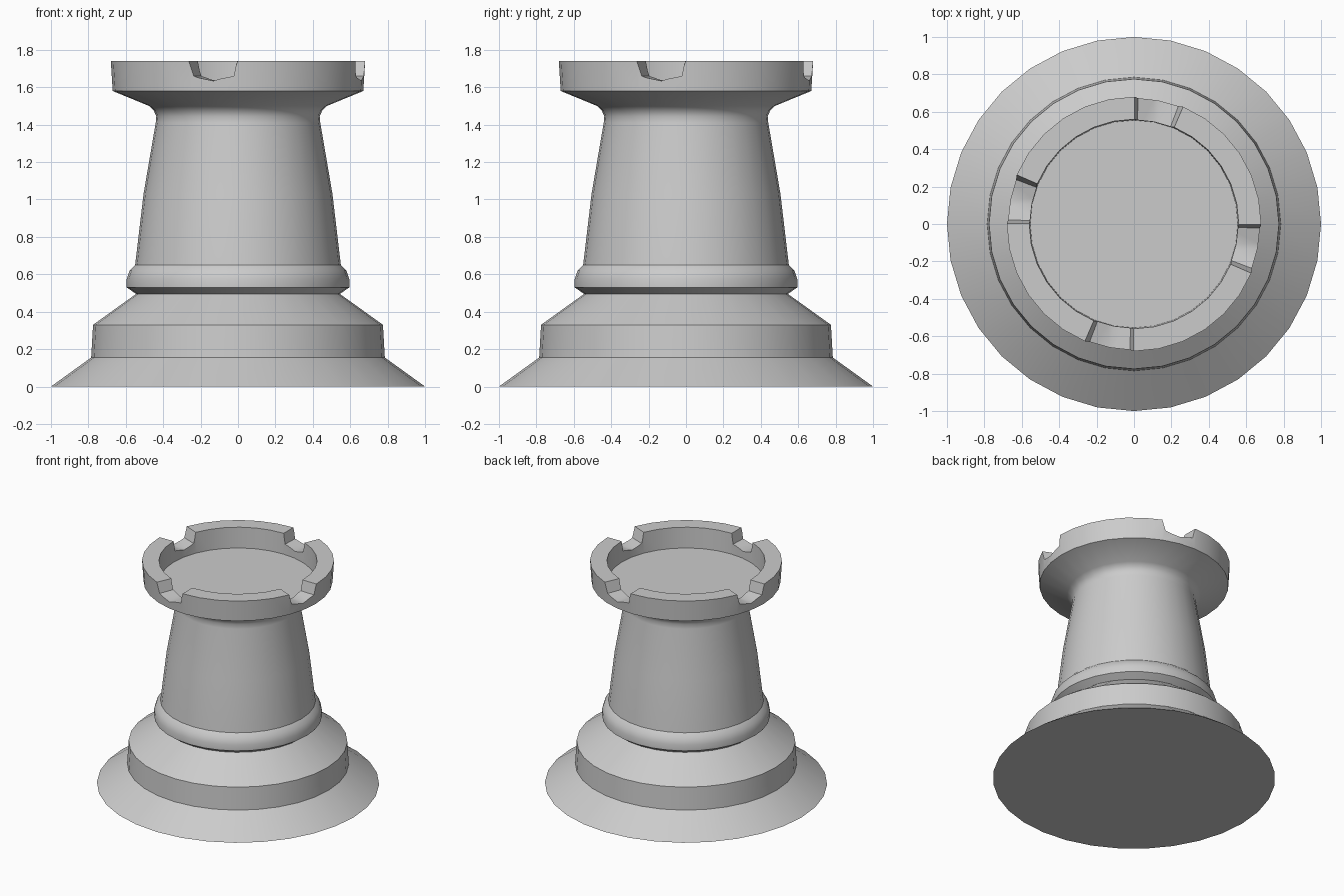
import bpy, bmesh
from math import sin, cos, radians, pi

if "Cube" in bpy.data.objects:
    bpy.data.objects.remove(bpy.data.objects["Cube"])

SIDES = 32


def make_object(name, bm):
    bmesh.ops.recalc_face_normals(bm, faces=bm.faces)
    mesh = bpy.data.meshes.new(name)
    bm.to_mesh(mesh)
    bm.free()
    ob = bpy.data.objects.new(name, mesh)
    bpy.context.collection.objects.link(ob)
    return ob


def lathe(name, profile):
    bm = bmesh.new()
    rings = [[bm.verts.new((r * cos(2 * pi * i / SIDES), r * sin(2 * pi * i / SIDES), z))
              for i in range(SIDES)] for r, z in profile]
    for a, b in zip(rings, rings[1:]):
        for i in range(SIDES):
            j = (i + 1) % SIDES
            bm.faces.new((a[i], a[j], b[j], b[i]))
    bm.faces.new(rings[0])
    bm.faces.new(rings[-1])
    return make_object(name, bm)


# Turned tower: flared foot, plinth, collar, tapered shaft, flared crown, dished top
tower = lathe("tower", [
    (1.0, 0), (0.785, 0.155), (0.775, 0.33), (0.545, 0.495),
    (0.595, 0.53), (0.595, 0.575), (0.58, 0.62), (0.55, 0.65),
    (0.505, 1.03), (0.44, 1.41), (0.437, 1.445), (0.45, 1.475),
    (0.475, 1.50), (0.67, 1.58), (0.68, 1.74), (0.56, 1.74), (0.555, 1.58)])

# Four battlement notches: tapered sides and a shallow V floor, cut radially
notch = [(0.9, 1.78), (-1.9, 1.66), (-11.25, 1.634), (-20.6, 1.66), (-23.4, 1.78)]
bm = bmesh.new()
for k in range(4):
    inner, outer = [[bm.verts.new((r * cos(radians(a + 90 * k)),
                                   r * sin(radians(a + 90 * k)), z))
                     for a, z in notch] for r in (0.48, 0.8)]
    bm.faces.new(inner)
    bm.faces.new(outer)
    for i in range(5):
        j = (i + 1) % 5
        bm.faces.new((inner[i], inner[j], outer[j], outer[i]))
cutter = make_object("notch_cutter", bm)
cutter.hide_render = True

cut = tower.modifiers.new("notches", 'BOOLEAN')
cut.operation = 'DIFFERENCE'
cut.solver = 'EXACT'
cut.object = cutter
bpy.context.view_layer.objects.active = tower
tower.select_set(True)
bpy.ops.object.modifier_apply(modifier=cut.name)
bpy.data.objects.remove(cutter)

bpy.ops.object.shade_smooth_by_angle(angle=radians(33))
